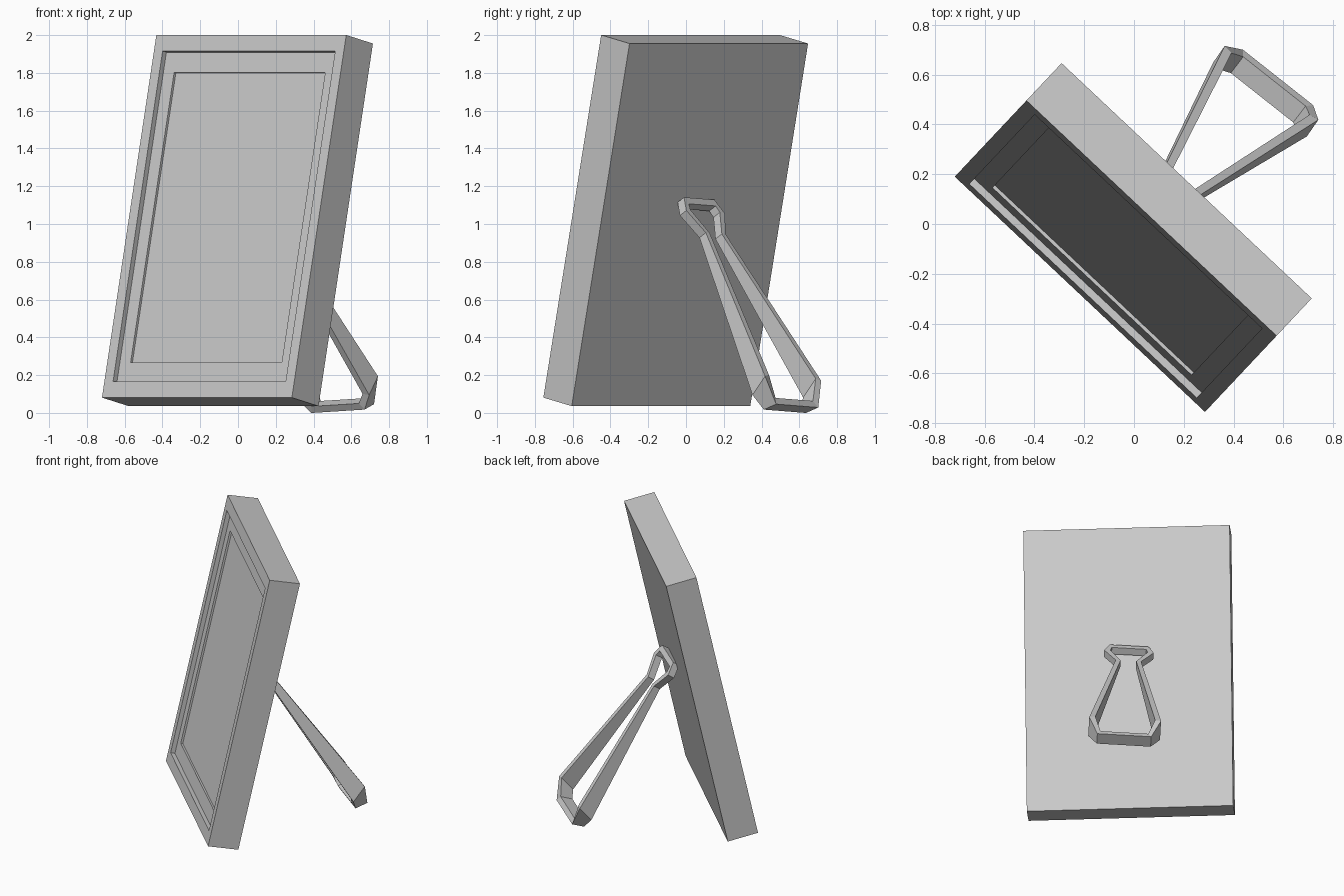
import bpy
from mathutils import Vector

if "Cube" in bpy.data.objects:
    bpy.data.objects.remove(bpy.data.objects["Cube"])


def loft(name, rings, place, closed=False):
    """Skin equal-length rings of local points; cap the ends or close into a loop."""
    k, n = len(rings[0]), len(rings)
    verts = [place(*p) for r in rings for p in r]
    faces = []
    for i in range(n if closed else n - 1):
        a, b = i * k, ((i + 1) % n) * k
        for j in range(k):
            m = (j + 1) % k
            faces.append((a + j, a + m, b + m, b + j))
    if not closed:
        faces += [tuple(range(k))[::-1], tuple(range((n - 1) * k, n * k))]
    mesh = bpy.data.meshes.new(name)
    mesh.from_pydata(verts, [], faces)
    import bmesh
    bm = bmesh.new()
    bm.from_mesh(mesh)
    bmesh.ops.recalc_face_normals(bm, faces=bm.faces)
    bm.to_mesh(mesh)
    bm.free()
    ob = bpy.data.objects.new(name, mesh)
    bpy.context.collection.objects.link(ob)
    return ob


# Leaning panel: back, front rim, stepped mat and picture recess
W, H, T = 1.38, 1.965, 0.211
U = Vector((1.005, -0.945, 0)).normalized()
V = Vector((0.288, 0.306, 1.92)).normalized()
D = V.cross(U).normalized()
if D.y < 0:
    D = -D
base = Vector((-0.2175, -0.2825, 0.081))


def panel_pt(u, v, d):
    return base + U * u + V * v + D * d


def rect(iu, iv, d):
    w = W / 2 - iu
    return [(-w, iv, d), (w, iv, d), (w, H - iv, d), (-w, H - iv, d)]


loft("picture_frame", [rect(*s) for s in (
    (0, 0, T), (0, 0, 0), (0.063, 0.087, 0), (0.063, 0.087, 0.03),
    (0.141, 0.197, 0.03), (0.141, 0.197, 0.044))], panel_pt)

# Rear prop stand: closed angular loop, thicker towards the foot
top = Vector((0.10, 0.07, 1.135))
foot = Vector((0.526, 0.63, 0.035))
A = Vector((0.285, -0.225, 0.018)).normalized()
L = foot - top
L = (L - A * L.dot(A)).normalized()
N = A.cross(L)


def stand_pt(a, l, n):
    return top + A * a + L * l + N * n


# half sections: outer (a, l), inner (a, l), back offset, front offset, front slide
half = [
    ((0.13, 0.0), (0.115, 0.04), 0.0, -0.05, 0.0),
    ((0.165, 0.085), (0.125, 0.08), 0.0, -0.05, 0.0),
    ((0.085, 0.22), (0.052, 0.22), 0.0, -0.05, 0.0),
    ((0.24, 1.165), (0.20, 1.155), 0.05, -0.072, 0.04),
    ((0.18, 1.305), (0.16, 1.265), 0.0, -0.085, -0.02),
]


def section(s, sign):
    (oa, ol), (ia, il), back, front, slide = s
    return [(sign * oa, ol, back), (sign * ia, il, back),
            (sign * ia, il + slide, front), (sign * oa, ol + slide, front)]


loft("prop_stand", [section(s, 1) for s in half] +
     [section(s, -1) for s in reversed(half)], stand_pt, closed=True)
